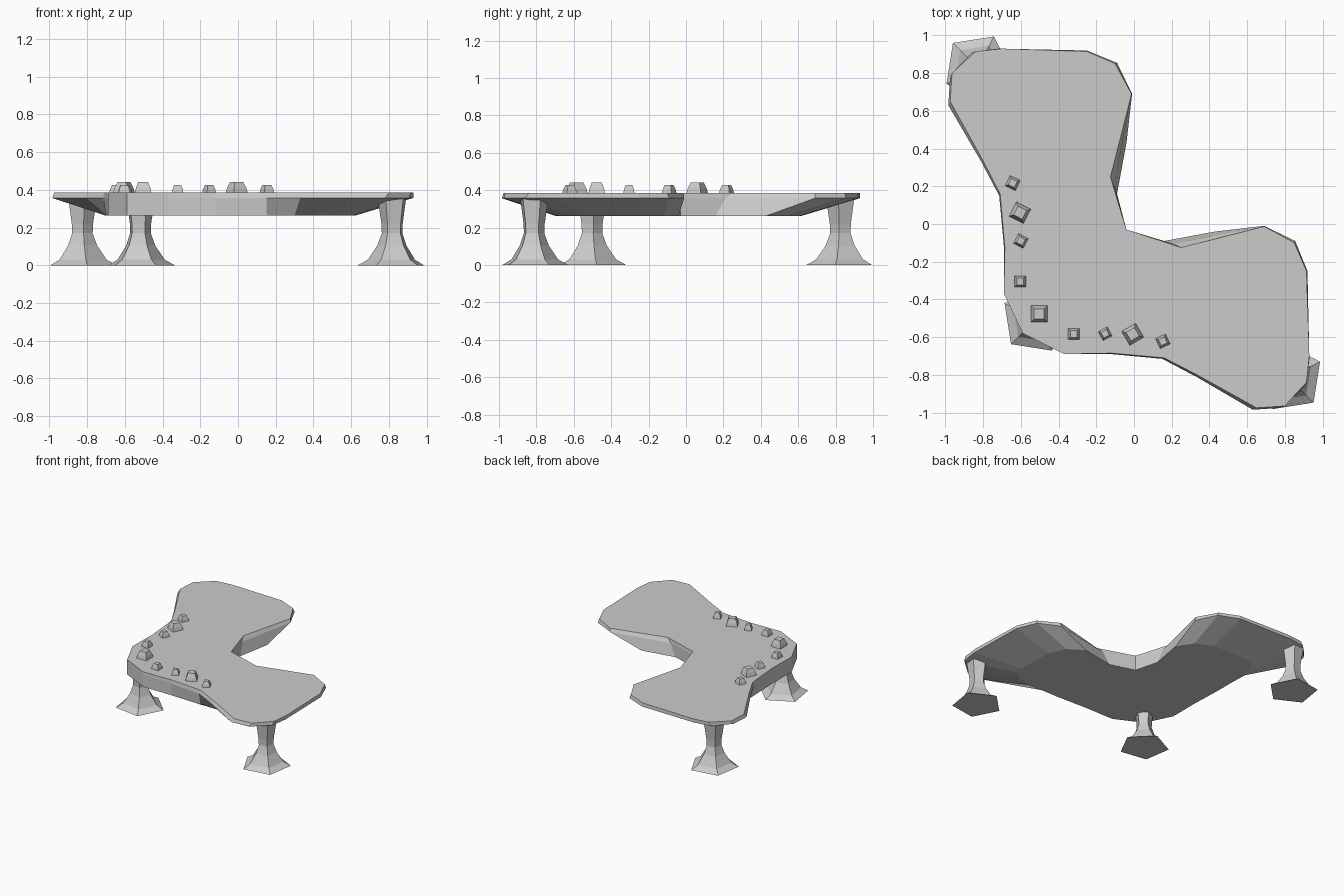
import bpy
import math

if "Cube" in bpy.data.objects:
    bpy.data.objects.remove(bpy.data.objects["Cube"])


def make(name, verts, faces):
    me = bpy.data.meshes.new(name)
    me.from_pydata(verts, [], faces)
    ob = bpy.data.objects.new(name, me)
    bpy.context.collection.objects.link(ob)
    return ob


def loft(name, rings):
    """Skin a stack of equal, counter-clockwise rings (bottom to top) with caps."""
    n = len(rings[0])
    verts = [v for r in rings for v in r]
    faces = [tuple(reversed(range(n)))]
    for k in range(len(rings) - 1):
        for i in range(n):
            j = (i + 1) % n
            faces.append((k*n + i, k*n + j, (k+1)*n + j, (k+1)*n + i))
    faces.append(tuple(range((len(rings) - 1) * n, len(rings) * n)))
    return make(name, verts, faces)


def ngon(cx, cy, z, r, sides, angle):
    return [(cx + r * math.cos(angle + math.tau * i / sides),
             cy + r * math.sin(angle + math.tau * i / sides), z)
            for i in range(sides)]


# Tabletop: half outlines from inner corner to outer corner, mirrored over x = y
top_half = [(-.04, -.03), (-.125, .25), (-.013, .69), (-.10, .85), (-.25, .915),
            (-.70, .93), (-.84, .915), (-.965, .80), (-.975, .65), (-.80, .335),
            (-.71, .16), (-.685, -.12), (-.69, -.37), (-.59, -.58)]
rim_half = [(-.04, -.03), (-.105, .21), (-.01, .69), (-.09, .855), (-.25, .92),
            (-.72, .93), (-.86, .91), (-.975, .78), (-.985, .63), (-.81, .33),
            (-.715, .15), (-.69, -.12), (-.69, -.37), (-.59, -.58)]
low_half = [(-.04, -.03), (-.09, .16), (-.04, .43), (-.12, .55), (-.25, .61),
            (-.55, .62), (-.62, .60), (-.68, .52), (-.70, .42), (-.70, .30),
            (-.70, .15), (-.69, -.12), (-.69, -.37), (-.59, -.58)]


def ring(half, z):
    pts = half + [(y, x) for x, y in reversed(half[1:-1])]
    return [(x, y, z) for x, y in pts]


loft("tabletop", [ring(low_half, .263), ring(rim_half, .357), ring(top_half, .385)])

# Five-sided flared legs, one corner pointing outward
leg_profile = [(0, .187), (.03, .133), (.105, .082), (.17, .058), (.22, .06), (.36, .081)]
for label, x, y, deg in [("back_left_leg", -.828, .828, 135),
                         ("corner_leg", -.52, -.505, 225),
                         ("front_right_leg", .82, -.815, -45)]:
    loft(label, [ngon(x, y, z, r, 5, math.radians(deg)) for z, r in leg_profile])

# Small tapered studs along the outer edge
studs = [(-.643, .217, .031, -25), (-.605, .06, .044, -27), (-.60, -.09, .030, -28),
         (-.603, -.305, .031, 0), (-.503, -.477, .045, 0), (-.32, -.583, .031, 0),
         (-.153, -.582, .028, 28), (-.007, -.585, .044, 30), (.153, -.622, .030, 25)]
for i, (x, y, s, deg) in enumerate(studs):
    h = .057 if s > .04 else .042
    a = math.radians(45 + deg)
    d = s * math.sqrt(2)
    loft(f"stud_{i + 1}", [ngon(x, y, .38, d, 4, a),
                           ngon(x, y, .385 + h * .45, d * .85, 4, a),
                           ngon(x, y, .385 + h, d * .58, 4, a)])

# Ensure outward-facing surfaces
import bmesh
for ob in bpy.context.scene.objects:
    bm = bmesh.new()
    bm.from_mesh(ob.data)
    bmesh.ops.recalc_face_normals(bm, faces=bm.faces)
    bm.to_mesh(ob.data)
    bm.free()
